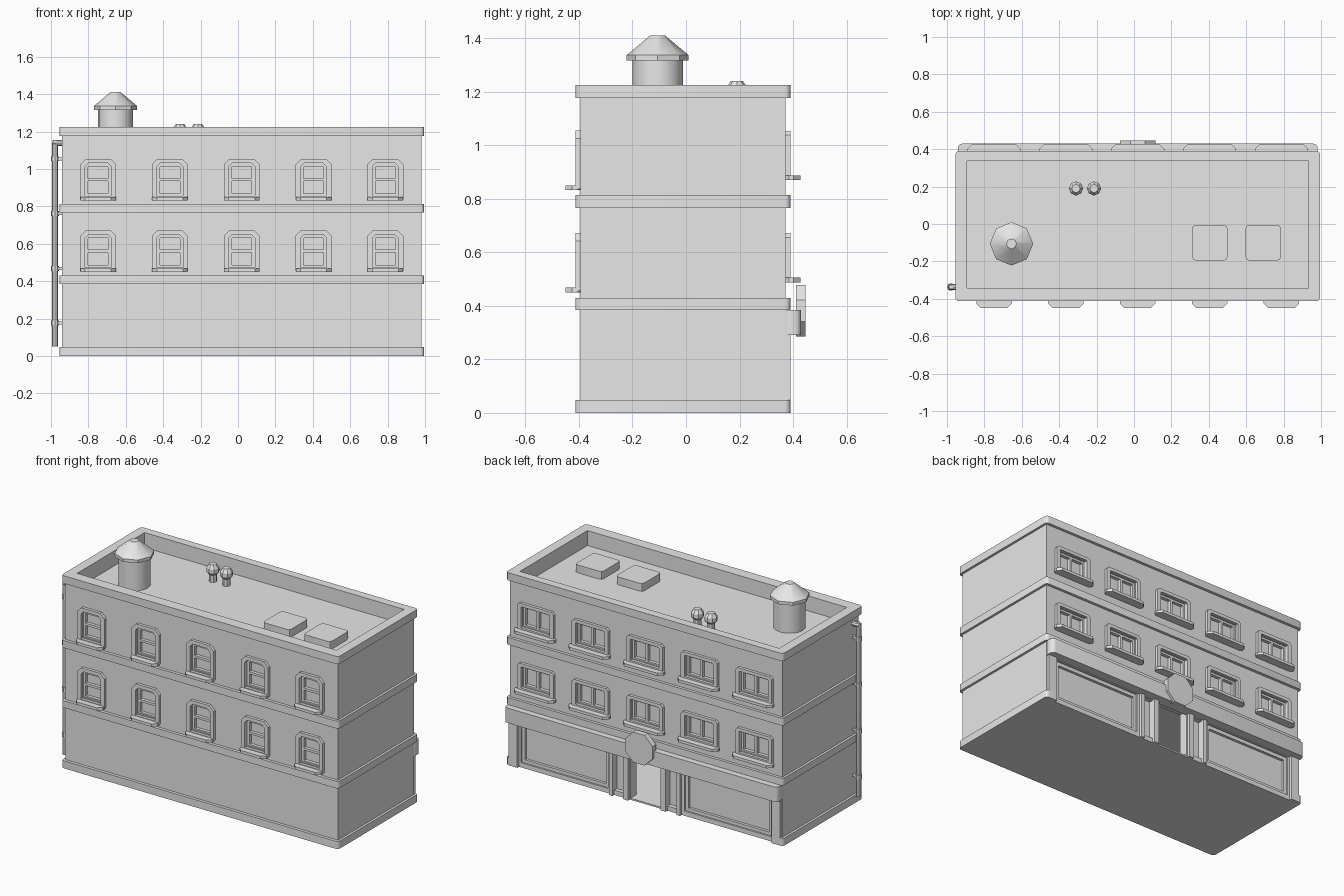
import bpy, bmesh, math
from mathutils import Matrix, Vector

if "Cube" in bpy.data.objects:
    bpy.data.objects.remove(bpy.data.objects["Cube"])

GREY = (0.8, 0.8, 0.8, 1)
mat = bpy.data.materials.new("plain grey")
mat.use_nodes = True
mat.diffuse_color = GREY
mat.node_tree.nodes["Principled BSDF"].inputs["Base Color"].default_value = GREY
made = []


def finish(name, bm):
    bmesh.ops.recalc_face_normals(bm, faces=bm.faces)
    mesh = bpy.data.meshes.new(name)
    bm.to_mesh(mesh)
    bm.free()
    mesh.materials.append(mat)
    ob = bpy.data.objects.new(name, mesh)
    bpy.context.collection.objects.link(ob)
    made.append(ob)
    return ob


def add_box(bm, x, y, z):
    centre = Vector((sum(x) / 2, sum(y) / 2, sum(z) / 2))
    size = (x[1] - x[0], y[1] - y[0], z[1] - z[0], 1)
    bmesh.ops.create_cube(bm, size=1, matrix=Matrix.Translation(centre) @ Matrix.Diagonal(size))


def box(name, x, y, z, corner=0, segments=1):
    """Box whose upright edges may be bevelled."""
    bm = bmesh.new()
    add_box(bm, x, y, z)
    if corner:
        upright = [e for e in bm.edges if abs(e.verts[0].co.z - e.verts[1].co.z) > 1e-4]
        bmesh.ops.bevel(bm, geom=upright, offset=corner, segments=segments, profile=0.5, affect='EDGES')
    return finish(name, bm)


def cut(ob, boxes):
    for b in boxes:
        bm = bmesh.new()
        add_box(bm, *b)
        cutter = finish("cutter", bm)
        cutter.hide_render = True
        mod = ob.modifiers.new("cut", 'BOOLEAN')
        mod.operation, mod.solver, mod.object = 'DIFFERENCE', 'EXACT', cutter
        bpy.context.view_layer.objects.active = ob
        bpy.ops.object.modifier_apply(modifier=mod.name)
        made.remove(cutter)
        bpy.data.objects.remove(cutter)


def ring(name, cx, y, outer, inner):
    """Frame with clipped top corners; outlines are (half width, bottom, top, clip)."""
    bm = bmesh.new()

    def loop(o, depth):
        w, b, t, c = o
        pts = [(-w, b), (w, b), (w, t - c), (w - c, t), (c - w, t), (-w, t - c)]
        return [bm.verts.new((cx + px, depth, pz)) for px, pz in pts]

    loops = [loop(outer, y[0]), loop(outer, y[1]), loop(inner, y[1]), loop(inner, y[0])]
    for k in range(4):
        a, b = loops[k], loops[(k + 1) % 4]
        for i in range(6):
            j = (i + 1) % 6
            bm.faces.new((a[i], a[j], b[j], b[i]))
    return finish(name, bm)


def lathe(name, x, y, profile, sides):
    """Stack of (radius, height) rings, capped at both ends."""
    bm = bmesh.new()
    rows = [[bm.verts.new((x + r * math.cos(i * math.tau / sides),
                           y + r * math.sin(i * math.tau / sides), z)) for i in range(sides)]
            for r, z in profile]
    for a, b in zip(rows, rows[1:]):
        for i in range(sides):
            j = (i + 1) % sides
            bm.faces.new((a[i], a[j], b[j], b[i]))
    bm.faces.new(rows[0])
    bm.faces.new(rows[-1])
    return finish(name, bm)


# Main dimensions
MID = 0.02
WX, WY = (-0.94, 0.98), (-0.394, 0.372)
BX, BY = (-0.955, 0.995), (-0.413, 0.39)
ROOF = 1.13
pit = ((-0.893, 0.933), (-0.342, 0.337), (ROOF, 1.5))
room = ((-0.85, 0.89), (-0.36, 0.31), (0.01, 0.36))
door = ((MID - 0.11, MID + 0.11), (0.25, 0.5), (0.01, 0.31))
columns = [MID + 0.384 * i for i in range(-2, 3)]
storeys = (0, 0.382)

# Openings for windows, shop fronts and the doorway
openings = [pit, room, door]
for cx in columns:
    for s in storeys:
        openings.append(((cx - 0.068, cx + 0.068), (-0.5, -0.368), (0.478 + s, 0.642 + s)))
        openings.append(((cx - 0.1, cx + 0.1), (0.345, 0.5), (0.518 + s, 0.648 + s)))
for side in (-1, 1):
    for near, far in ((0.27, 0.88), (0.15, 0.225)):
        xs = sorted((MID + side * near, MID + side * far))
        openings.append((xs, (0.345, 0.5), (0.03, 0.285)))

walls = box("walls", WX, WY, (0, 1.2))
cut(walls, openings)

# Horizontal bands
base = box("base_band", BX, BY, (0, 0.048), 0.02, 3)
cut(base, [room, door, ((-0.88, 0.92), (0.345, 0.5), (-0.1, 0.2))])
box("lower_band", BX, BY, (0.385, 0.43), 0.02, 3)
box("middle_band", BX, BY, (0.766, 0.813), 0.02, 3)
parapet = box("parapet_band", BX, BY, (1.176, 1.225), 0.02, 3)
cut(parapet, [pit])

# Windows
for cx in columns:
    for s in storeys:
        ring("front_window_frame", cx, (-0.38, -0.412),
             (0.096, 0.455 + s, 0.672 + s, 0.03), (0.07, 0.472 + s, 0.65 + s, 0.02))
        ring("front_window_sash", cx, (-0.365, -0.388),
             (0.074, 0.465 + s, 0.655 + s, 0.02), (0.053, 0.487 + s, 0.63 + s, 0.002))
        box("front_window_bar", (cx - 0.055, cx + 0.055), (-0.388, -0.365), (0.553 + s, 0.568 + s))
        box("front_window_sill", (cx - 0.095, cx + 0.095), (-0.45, -0.38), (0.45 + s, 0.468 + s), 0.025)
        ring("back_window_frame", cx, (0.36, 0.39),
             (0.128, 0.495 + s, 0.671 + s, 0.015), (0.102, 0.515 + s, 0.65 + s, 0.004))
        ring("back_window_sash", cx, (0.34, 0.366),
             (0.104, 0.51 + s, 0.652 + s, 0.004), (0.086, 0.528 + s, 0.635 + s, 0.002))
        box("back_window_bar", (cx - 0.008, cx + 0.008), (0.34, 0.366), (0.525 + s, 0.638 + s))
        box("back_window_sill", (cx - 0.142, cx + 0.142), (0.36, 0.427), (0.487 + s, 0.505 + s), 0.025)

# Shop front: pilasters, window trims, canopy and round sign
for side in (-1, 1):
    for near, far in ((0.895, 0.955), (0.225, 0.25), (0.115, 0.15)):
        xs = sorted((MID + side * near, MID + side * far))
        box("pilaster", xs, (0.35, 0.39), (0, 0.32))
    ring("shop_window_trim", MID + side * 0.575, (0.34, 0.362),
         (0.307, 0.028, 0.287, 0.002), (0.285, 0.05, 0.262, 0.002))
box("canopy", (-0.942, 0.982), (0.36, 0.43), (0.29, 0.385), 0.025, 3)
sign = lathe("round_sign", 0, 0, [(0.104, -0.018), (0.104, 0.018)], 8)
sign.data.transform(Matrix.Translation((MID, 0.428, 0.382)) @ Matrix.Rotation(math.pi / 2, 4, 'X')
                    @ Matrix.Rotation(math.pi / 8, 4, 'Z'))

# Rooftop items
lathe("water_tank", -0.655, -0.106, [(0.094, ROOF - 0.01), (0.094, 1.32)], 16)
lathe("tank_roof", -0.655, -0.106, [(0.116, 1.316), (0.116, 1.336), (0.027, 1.41)], 8)
for x in (-0.31, -0.214):
    lathe("roof_vent", x, 0.19, [(0.024, ROOF - 0.01), (0.024, 1.175), (0.038, 1.19),
                                 (0.038, 1.217), (0.022, 1.24)], 8)
for x in (0.405, 0.691):
    box("roof_hatch", (x - 0.095, x + 0.095), (-0.195, -0.005), (ROOF - 0.01, 1.18), 0.02, 2)

# Drainpipe
PX, PY = -0.979, -0.337
lathe("drainpipe", PX, PY, [(0.016, 0.05), (0.016, 1.13), (0.011, 1.155)], 8)
elbow = lathe("drainpipe_elbow", 0, 0, [(0.016, -0.01), (0.016, 0.06)], 8)
elbow.data.transform(Matrix.Translation((PX, PY, 1.138)) @ Matrix.Rotation(math.pi / 2, 4, 'Y'))
for z in (0.176, 0.468, 0.762, 1.054):
    lathe("pipe_collar", PX, PY, [(0.021, z - 0.013), (0.021, z + 0.013)], 8)
    box("pipe_bracket", (PX, -0.93), (PY - 0.008, PY + 0.008), (z - 0.008, z + 0.008))

# Smooth the rounded corners and keep the rest crisp
bpy.ops.object.select_all(action='DESELECT')
for ob in made:
    ob.select_set(True)
bpy.context.view_layer.objects.active = walls
bpy.ops.object.shade_smooth_by_angle(angle=math.radians(32))
